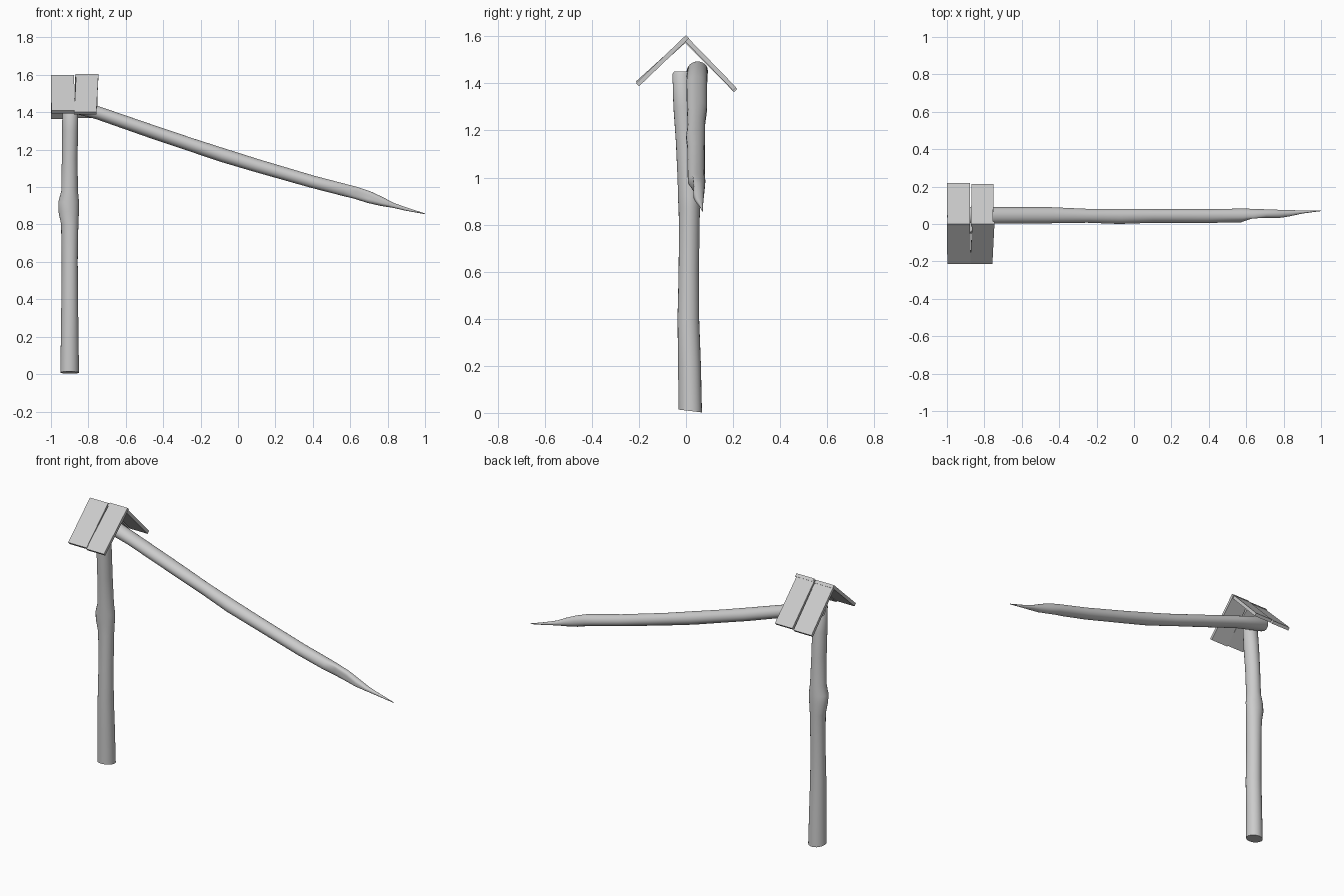
import bpy, bmesh, math, random
from mathutils import Vector

random.seed(4)
cube = bpy.data.objects.get("Cube")
if cube:
    bpy.data.objects.remove(cube, do_unlink=True)

mat = bpy.data.materials.new("plain grey wood")
mat.use_nodes = True
GREY = (0.6, 0.6, 0.6, 1)
mat.diffuse_color = GREY
mat.node_tree.nodes["Principled BSDF"].inputs["Base Color"].default_value = GREY

SIDES = 24


def finish(name, bm, smooth):
    bmesh.ops.recalc_face_normals(bm, faces=bm.faces)
    mesh = bpy.data.meshes.new(name)
    bm.to_mesh(mesh)
    bm.free()
    mesh.materials.append(mat)
    ob = bpy.data.objects.new(name, mesh)
    bpy.context.collection.objects.link(ob)
    if smooth:
        bpy.ops.object.select_all(action='DESELECT')
        ob.select_set(True)
        bpy.context.view_layer.objects.active = ob
        bpy.ops.object.shade_smooth_by_angle(angle=math.radians(40))
    return ob


def limb(name, rings, across, up, slant=0.0):
    """Loft of rings (centre, radius across, radius up, flat cut at -across)."""
    bm = bmesh.new()
    loops = []
    for i, (c, ra, ru, cut) in enumerate(rings):
        loop = []
        for k in range(SIDES):
            a = math.tau * k / SIDES
            wob = 1 + 0.03 * math.sin(2 * a + i) + random.uniform(-0.008, 0.008)
            s = max(math.cos(a) * wob, -cut)
            p = Vector(c) + across * ra * s + up * ru * math.sin(a) * wob
            if i == 0:
                p.z -= slant * s
            loop.append(bm.verts.new(p))
        loops.append(loop)
    for lo, hi in zip(loops, loops[1:]):
        for k in range(SIDES):
            j = (k + 1) % SIDES
            bm.faces.new((lo[k], lo[j], hi[j], hi[k]))
    bm.faces.new(loops[0])
    bm.faces.new(loops[-1])
    return finish(name, bm, True)


X, Y = Vector((1, 0, 0)), Vector((0, 1, 0))

# upright post with a knot two thirds of the way up
post = [(-0.90, 0.018, 0.008, 0.05, 0.05), (-0.90, 0.015, 0.2, 0.048, 0.047),
        (-0.90, 0.010, 0.4, 0.046, 0.045), (-0.90, 0.012, 0.6, 0.043, 0.043),
        (-0.90, 0.014, 0.8, 0.045, 0.045), (-0.905, 0.014, 0.87, 0.053, 0.047),
        (-0.905, 0.012, 0.92, 0.055, 0.047), (-0.90, 0.010, 0.98, 0.045, 0.044),
        (-0.90, 0.002, 1.15, 0.043, 0.044), (-0.898, -0.008, 1.3, 0.043, 0.045),
        (-0.896, -0.016, 1.44, 0.042, 0.042), (-0.896, -0.016, 1.45, 0.036, 0.036)]
limb("post", [((x, y, z), ry, rx, 2) for x, y, z, rx, ry in post], Y, X, 0.006)

# sloping rail, its low end hewn to a flat-sided point
up = Vector((0.295, 0, 0.955))
rail = [(-0.945, 0.048, 1.455, 0.040, 0.040, 2), (-0.935, 0.048, 1.452, 0.044, 0.044, 2),
        (-0.75, 0.046, 1.397, 0.043, 0.036, 2), (-0.45, 0.047, 1.293, 0.043, 0.036, 2),
        (-0.25, 0.044, 1.226, 0.038, 0.035, 2), (-0.08, 0.041, 1.170, 0.042, 0.036, 2),
        (0.1, 0.043, 1.115, 0.037, 0.035, 2), (0.4, 0.043, 1.028, 0.036, 0.034, 2),
        (0.57, 0.045, 0.984, 0.036, 0.034, 1.1), (0.63, 0.047, 0.969, 0.034, 0.033, 0.5),
        (0.70, 0.053, 0.946, 0.026, 0.031, 0.8), (0.77, 0.053, 0.922, 0.024, 0.023, 0.9),
        (0.83, 0.057, 0.902, 0.018, 0.013, 0.9), (0.90, 0.064, 0.882, 0.008, 0.009, 1),
        (1.0, 0.071, 0.857, 0.002, 0.002, 1)]
limb("rail", [((x, y, z), ry, rz, cut) for x, y, z, ry, rz, cut in rail], Y, up)


# little gable roof: two planks on each slope
def plank(name, x_top, x_low, width, ridge, eave, thick=0.019):
    d = (Vector(eave) - Vector(ridge)).normalized()
    n = Vector((-d.y, d.x)) if d.x > 0 else Vector((d.y, -d.x))
    bm = bmesh.new()
    ends = []
    for x0, x1 in ((x_top, x_low), (x_top + width, x_low + width)):
        ring = []
        for (y, z), x, t in ((ridge, x0, 0), (eave, x1, 0), (eave, x1, 1), (ridge, x0, 1)):
            ring.append(bm.verts.new((x, y - n.x * thick * t, z - n.y * thick * t)))
        ends.append(ring)
    a, b = ends
    bm.faces.new(a)
    bm.faces.new(b)
    for k in range(4):
        j = (k + 1) % 4
        bm.faces.new((a[k], a[j], b[j], b[k]))
    return finish(name, bm, False)


plank("front_plank_right", -1.0, -0.998, 0.124, (0.0, 1.600), (-0.213, 1.408))
plank("front_plank_left", -0.865, -0.876, 0.119, (0.0, 1.605), (-0.213, 1.401))
plank("back_plank_right", -0.998, -1.0, 0.122, (-0.003, 1.598), (0.218, 1.376))
plank("back_plank_left", -0.872, -0.868, 0.118, (0.0, 1.602), (0.214, 1.382))
